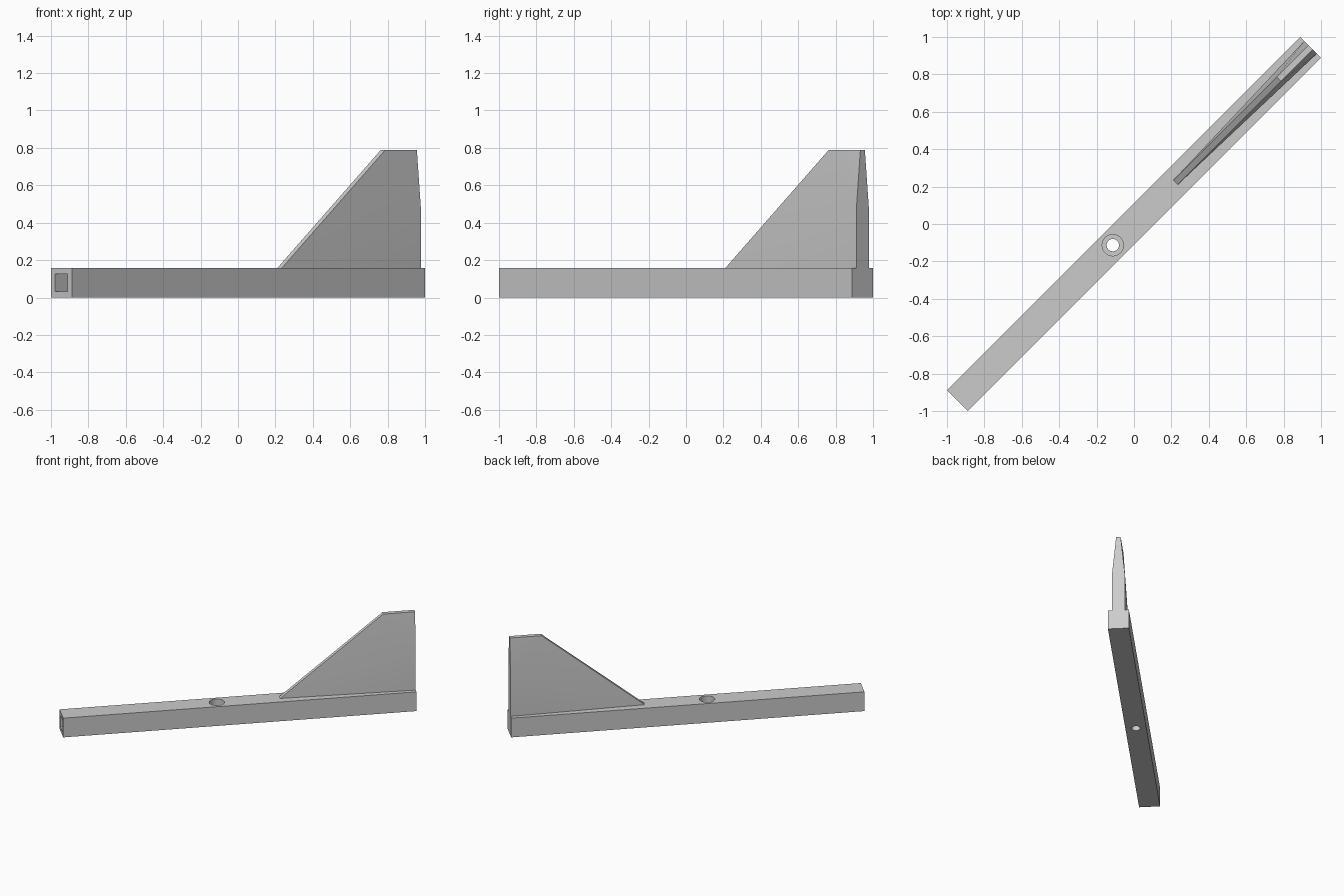
import bpy, bmesh
from math import radians
from mathutils import Matrix

if "Cube" in bpy.data.objects:
    bpy.data.objects.remove(bpy.data.objects["Cube"])

LENGTH, WIDTH, HEIGHT = 2.671, 0.157, 0.158
END = LENGTH / 2
PIVOT_X = -0.16
DIAGONAL = Matrix.Rotation(radians(45), 4, 'Z')

grey = bpy.data.materials.new("plain grey")
grey.use_nodes = True
colour = (0.6, 0.6, 0.6, 1)
grey.diffuse_color = colour
grey.node_tree.nodes["Principled BSDF"].inputs["Base Color"].default_value = colour


def add_object(name, bm):
    """Turn a bmesh into an object lying along the diagonal."""
    bmesh.ops.recalc_face_normals(bm, faces=bm.faces)
    mesh = bpy.data.meshes.new(name)
    bm.to_mesh(mesh)
    bm.free()
    mesh.materials.append(grey)
    obj = bpy.data.objects.new(name, mesh)
    bpy.context.collection.objects.link(obj)
    obj.matrix_world = DIAGONAL
    return obj


def box(name, size, centre):
    bm = bmesh.new()
    bmesh.ops.create_cube(bm, size=1, matrix=Matrix.Translation(centre) @ Matrix.Diagonal((*size, 1)))
    return add_object(name, bm)


def cylinder(name, radius, bottom, top):
    bm = bmesh.new()
    place = Matrix.Translation((PIVOT_X, 0, (bottom + top) / 2))
    bmesh.ops.create_cone(bm, cap_ends=True, segments=48, radius1=radius,
                          radius2=radius, depth=top - bottom, matrix=place)
    return add_object(name, bm)


def cut(target, cutter):
    cutter.hide_render = True
    mod = target.modifiers.new("cut", 'BOOLEAN')
    mod.operation, mod.solver, mod.object = 'DIFFERENCE', 'EXACT', cutter
    bpy.context.view_layer.objects.active = target
    bpy.ops.object.modifier_apply(modifier=mod.name)
    bpy.data.objects.remove(cutter)


def smooth(obj):
    bpy.ops.object.select_all(action='DESELECT')
    obj.select_set(True)
    bpy.context.view_layer.objects.active = obj
    bpy.ops.object.shade_smooth_by_angle(angle=radians(30))


# Square bar with a stepped pivot hole and a square socket in the nose
bar = box("bar", (LENGTH, WIDTH, HEIGHT), (0, 0, HEIGHT / 2))
cut(bar, cylinder("pivot_bore", 0.033, -0.1, 0.3))
cut(bar, cylinder("pivot_counterbore", 0.057, 0.05, 0.3))
cut(bar, box("socket_cutter", (0.6, 0.093, 0.093), (-END, 0, HEIGHT / 2)))
smooth(bar)

# Tail fin: outline as (along, up, half thickness), thickest at the lower rear
outline = [(0.315, HEIGHT, 0.017), (END, HEIGHT, 0.048), (END, 0.47, 0.048),
           (END, 0.788, 0.017), (1.095, 0.788, 0.017)]
bm = bmesh.new()
sides = [[bm.verts.new((x, s * t, z)) for x, z, t in outline] for s in (-1, 1)]
for a in sides:
    for tri in ((0, 1, 2), (0, 2, 4), (2, 3, 4)):
        bm.faces.new([a[i] for i in tri])
left, right = sides
for i in range(len(outline)):
    j = (i + 1) % len(outline)
    bm.faces.new((left[i], left[j], right[j], right[i]))
smooth(add_object("tail_fin", bm))
